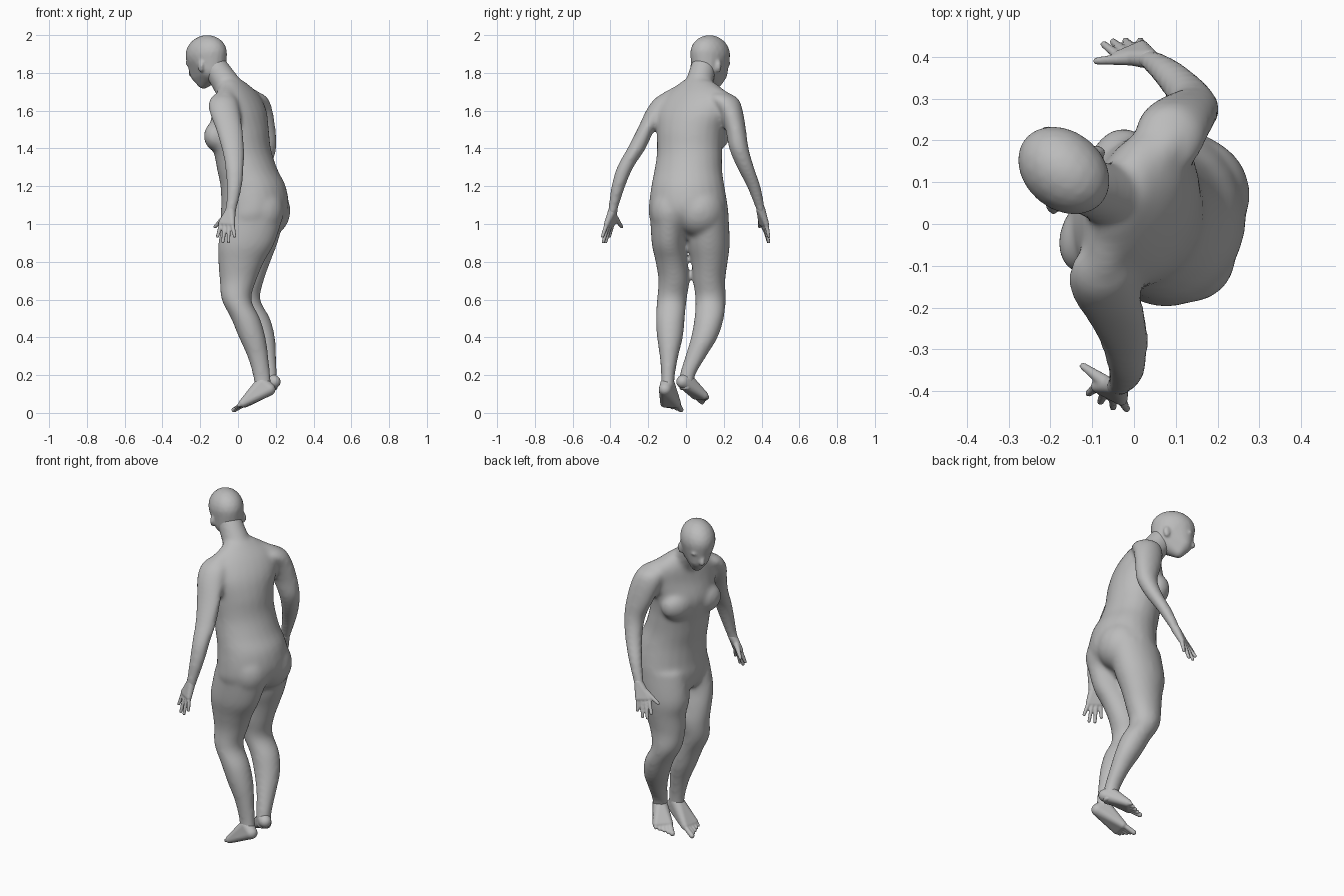
import bpy, bmesh, math
from mathutils import Matrix, Vector

if "Cube" in bpy.data.objects:
    bpy.data.objects.remove(bpy.data.objects["Cube"], do_unlink=True)

skin = bpy.data.materials.new("plain grey")
skin.use_nodes = True
grey = (0.5, 0.5, 0.5, 1)
skin.diffuse_color = grey
skin.node_tree.nodes["Principled BSDF"].inputs["Base Color"].default_value = grey


def blend(rings, steps=4):
    """Insert rings along a smooth curve through the given ones."""
    rows = [Vector(r) for r in rings]
    rows = [rows[0]] + rows + [rows[-1]]
    for a, b, c, d in zip(rows, rows[1:], rows[2:], rows[3:]):
        for i in range(steps):
            t = i / steps
            yield b + (c - a) * t / 2 + (a - 2.5 * b + 2 * c - d / 2) * t ** 2 \
                + (3 * (b - c) + d - a) * t ** 3 / 2
    yield rows[-1]


def loft(bm, rings, sides=24):
    """Skin horizontal oval rings: z, x, y, half depth, half width, turn in degrees."""
    loops = []
    for z, x, y, depth, width, *turn in blend(rings):
        spin = Matrix.Rotation(-math.radians(turn[0] if turn else 0), 3, 'Z')
        loop = []
        for i in range(sides):
            a = math.tau * i / sides
            offset = spin @ Vector((depth * math.cos(a), width * math.sin(a), 0))
            loop.append(bm.verts.new(offset + Vector((x, y, z))))
        loops.append(loop)
    for upper, lower in zip(loops, loops[1:]):
        for i in range(sides):
            j = (i + 1) % sides
            bm.faces.new((upper[i], lower[i], lower[j], upper[j]))
    bm.faces.new(loops[0])
    bm.faces.new(loops[-1][::-1])


def ball(bm, centre, size, turn=0, pitch=0):
    """Ellipsoid whose x axis is turned about z after pitching about y."""
    m = (Matrix.Translation(centre)
         @ Matrix.Rotation(math.radians(turn), 4, 'Z')
         @ Matrix.Rotation(math.radians(pitch), 4, 'Y')
         @ Matrix.Diagonal((*size, 1)))
    bmesh.ops.create_icosphere(bm, subdivisions=3, radius=1, matrix=m)


def hull(bm, *balls):
    """Convex skin around round balls: x, y, z, radius."""
    part = bmesh.new()
    for x, y, z, r in balls:
        ball(part, (x, y, z), (r, r, r))
    wrap(bm, part)


def wrap(bm, part):
    """Replace a cloud of balls by its convex skin and add it to bm."""
    skinned = bmesh.new()
    for v in part.verts:
        skinned.verts.new(v.co)
    part.free()
    out = bmesh.ops.convex_hull(skinned, input=skinned.verts)
    inside = {g for g in out["geom_interior"] + out["geom_unused"]
              if isinstance(g, bmesh.types.BMVert)}
    bmesh.ops.delete(skinned, geom=list(inside), context='VERTS')
    mesh = bpy.data.meshes.new("temporary")
    skinned.to_mesh(mesh)
    skinned.free()
    bm.from_mesh(mesh)
    bpy.data.meshes.remove(mesh)


def finish(name, bm, voxel, rounds):
    """Fuse the volumes into one surface and relax it."""
    bmesh.ops.recalc_face_normals(bm, faces=bm.faces)
    mesh = bpy.data.meshes.new(name)
    bm.to_mesh(mesh)
    bm.free()
    mesh.materials.append(skin)
    obj = bpy.data.objects.new(name, mesh)
    bpy.context.collection.objects.link(obj)
    fuse = obj.modifiers.new("fuse", 'REMESH')
    fuse.mode = 'VOXEL'
    fuse.voxel_size = voxel
    fuse.use_smooth_shade = True
    relax = obj.modifiers.new("relax", 'SMOOTH')
    relax.factor = 0.5
    relax.iterations = rounds


# Trunk, twisting from hips to shoulders
body = bmesh.new()
loft(body, [
    (1.76, -.03, .06, .05, .08, 25), (1.69, -.005, .06, .095, .17, 25),
    (1.6, .008, .037, .128, .2, 25), (1.5, .006, .025, .153, .184, 22),
    (1.42, .015, .02, .153, .177, 20), (1.36, .03, .018, .152, .176, 18),
    (1.28, .052, .012, .16, .182, 15), (1.2, .08, .01, .172, .195, 12),
    (1.1, .09, .012, .178, .21, 10), (1.03, .078, .015, .17, .21, 8),
    (.96, .05, .02, .13, .17, 0), (.92, .045, .02, .09, .11, 0)])

# Chest and seat
for x, y in ((-.04, .136), (-.105, -.026)):
    ball(body, (x, y, 1.465), (.072, .098, .085), turn=-22)
ball(body, (.15, .072, 1.07), (.128, .135, .14), turn=10)
ball(body, (.12, -.072, 1.07), (.125, .115, .14), turn=-25)

# Legs
loft(body, [
    (1.06, .085, -.085, .16, .105), (.9, .045, -.092, .15, .09),
    (.8, .017, -.076, .122, .085), (.7, 0, -.064, .097, .082),
    (.6, -.008, -.075, .079, .079), (.5, .04, -.083, .077, .077),
    (.4, .075, -.085, .071, .069), (.3, .105, -.09, .056, .05),
    (.2, .125, -.095, .047, .037), (.1, .138, -.1, .046, .036)])
loft(body, [
    (1.06, .095, .115, .16, .11), (.9, .06, .12, .15, .112),
    (.8, .05, .125, .122, .096), (.7, .035, .123, .102, .085),
    (.6, .035, .13, .083, .081), (.5, .09, .122, .08, .078),
    (.4, .125, .097, .071, .071), (.3, .15, .052, .052, .056),
    (.2, .165, .008, .043, .042), (.12, .172, 0, .042, .038)])

# Arms
loft(body, [
    (1.69, -.075, -.085, .045, .04), (1.66, -.078, -.11, .073, .06),
    (1.6, -.072, -.15, .082, .062), (1.5, -.046, -.212, .072, .047),
    (1.4, -.027, -.262, .061, .049), (1.3, -.018, -.322, .05, .044),
    (1.2, -.02, -.358, .042, .037), (1.1, -.033, -.382, .032, .028),
    (1.04, -.045, -.393, .031, .022)])
loft(body, [
    (1.69, .075, .18, .055, .055), (1.66, .083, .2, .08, .08),
    (1.6, .097, .235, .087, .066), (1.5, .122, .263, .078, .055),
    (1.4, .143, .28, .06, .052), (1.3, .125, .315, .049, .046),
    (1.2, .085, .358, .041, .037), (1.1, .045, .389, .032, .027),
    (1.04, .02, .404, .031, .02)])

# Neck with sloping shoulders
hull(body, (-.015, .053, 1.67, .08), (-.12, .092, 1.83, .067))
for x, y in ((.08, .19), (-.07, -.085)):
    hull(body, (-.04, .06, 1.735, .05), (x, y, 1.645, .062))
finish("body", body, .011, 14)

# Head, bowed and turned, with jaw, nose, lips, brows and ears
head = bmesh.new()
TURN = 140
skull = bmesh.new()
ball(skull, (-.168, .128, 1.898), (.121, .094, .102), TURN, 10)
for x, y, z, r in ((-.2, .165, 1.8, .055), (-.182, .155, 1.752, .036), (-.14, .108, 1.83, .08)):
    ball(skull, (x, y, z), (r, r, r))
wrap(head, skull)
hull(head, (-.243, .19, 1.835, .011), (-.246, .199, 1.793, .016))
ball(head, (-.217, .184, 1.762), (.014, .024, .012), TURN)
for side in (-1, 1):
    across = Vector((.64, .77, 0)) * side
    ball(head, Vector((-.238, .188, 1.848)) + across * .035, (.014, .026, .01), TURN)
    ball(head, Vector((-.142, .108, 1.835)) + across * .087, (.02, .012, .033), TURN + side * 20)
finish("head", head, .008, 4)


def hand(name, wrist, knuckles, tips, thumb):
    """Palm, four fingers between the outer knuckles, and a thumb."""
    bm = bmesh.new()
    first, last = map(Vector, knuckles)
    hull(bm, (*wrist, .024), (*first, .016), (*last, .015))
    for i, tip in enumerate(tips):
        root = first.lerp(last, i / 3)
        hull(bm, (*root, .012), (*tip, .009))
    base = Vector(wrist).lerp(first, .4)
    hull(bm, (*base, .018), (*base.lerp(Vector(thumb), .6), .012), (*thumb, .009))
    finish(name, bm, .005, 3)


hand("left_hand", (-.037, -.385, 1.08), ((-.088, -.388, 1.005), (-.03, -.42, 1)),
     ((-.108, -.405, .935), (-.08, -.425, .905), (-.05, -.438, .905), (-.018, -.442, .935)),
     (-.122, -.34, .985))
hand("right_hand", (.037, .395, 1.08), ((-.035, .4, 1.005), (.02, .425, 1)),
     ((-.072, .43, .935), (-.05, .436, .905), (-.02, .438, .905), (.015, .438, .935)),
     (-.09, .39, .985))


def foot(name, ankle, heel, toe):
    """Wedge from ankle and heel to the ball of the foot, with five toes."""
    bm = bmesh.new()
    ankle, heel, toe = map(Vector, (ankle, heel, toe))
    along = (toe - heel).normalized()
    across = along.cross(Vector((0, 0, 1))).normalized()
    inner = 1 if heel.y < -.05 else -1
    pad = heel.lerp(toe, .68)
    hull(bm, (*ankle, .038), (*heel, .034),
         *((*(pad + across * s * .034), .022) for s in (-1, 1)))
    for i in range(5):
        side = across * inner * (.042 - .021 * i)
        tip = toe + side - along * .012 * i
        hull(bm, (*(pad + side * .9), .014), (*tip, .014 if i == 0 else .01))
    finish(name, bm, .005, 3)


foot("left_foot", (.128, -.098, .155), (.165, -.11, .125), (-.03, -.068, .016))
foot("right_foot", (.168, .003, .175), (.192, -.018, .165), (.06, .115, .058))
